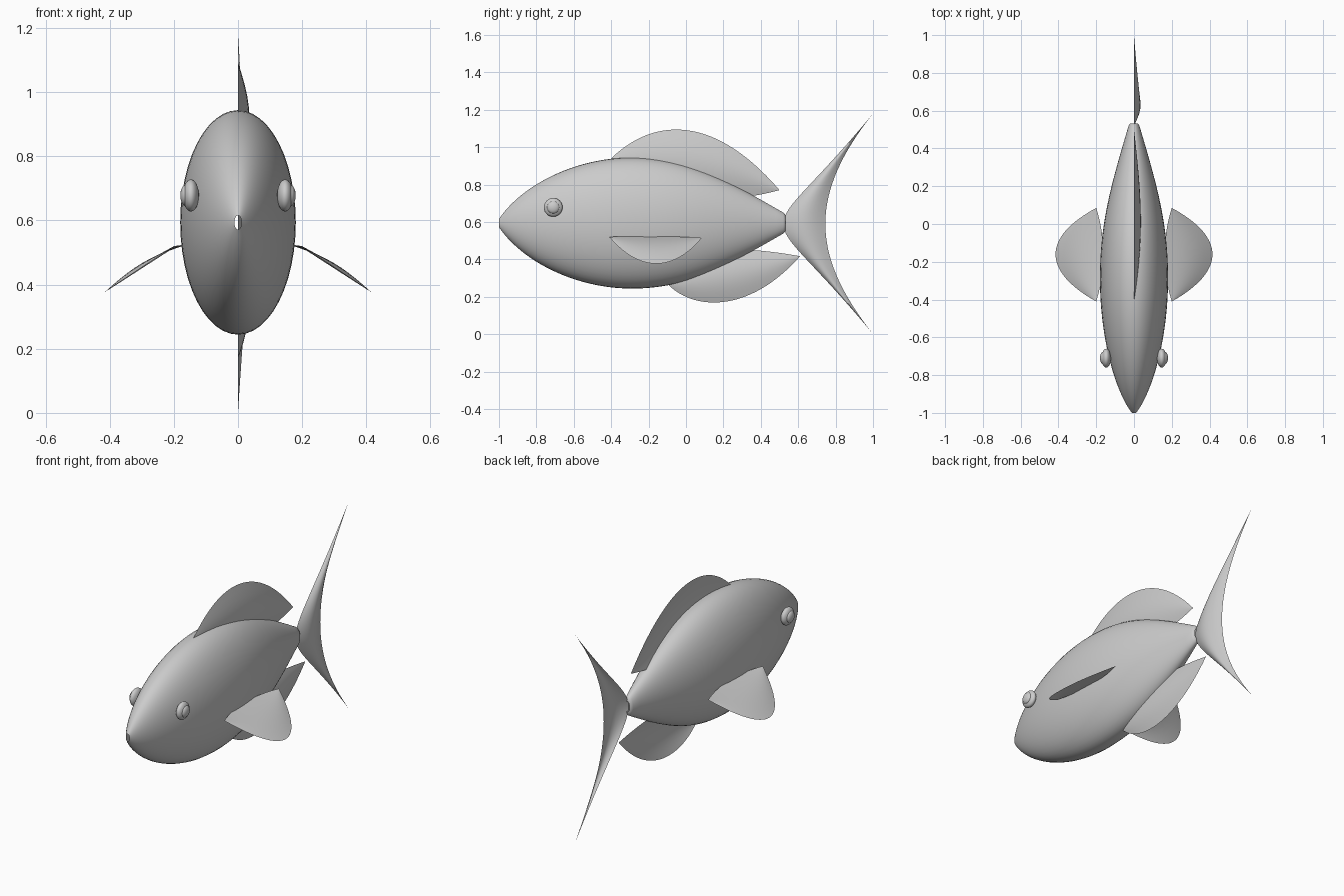
import bpy, bmesh
from math import sin, cos, pi
from mathutils import Vector

if "Cube" in bpy.data.objects:
    bpy.data.objects.remove(bpy.data.objects["Cube"])

CZ = 0.594  # height of the body axis


def bez(p, t):
    a, b, c, d = (Vector(q) for q in p)
    s = 1 - t
    return a * s**3 + b * (3 * s * s * t) + c * (3 * s * t * t) + d * t**3


def grid_object(name, rows, closed=False):
    # skin a list of point rows into a smooth mesh
    bm = bmesh.new()
    vs = [[bm.verts.new(p) for p in row] for row in rows]
    n = len(rows[0])
    for a, b in zip(vs, vs[1:]):
        for j in range(n if closed else n - 1):
            k = (j + 1) % n
            bm.faces.new((a[j], a[k], b[k], b[j]))
    bmesh.ops.remove_doubles(bm, verts=bm.verts, dist=1e-5)
    bmesh.ops.recalc_face_normals(bm, faces=bm.faces)
    for f in bm.faces:
        f.smooth = True
    me = bpy.data.meshes.new(name)
    bm.to_mesh(me)
    bm.free()
    ob = bpy.data.objects.new(name, me)
    bpy.context.collection.objects.link(ob)
    return ob


def fin(name, base, rim, bulge, nu=32, nv=10):
    # bowed surface between two curves
    rows = []
    for j in range(nv + 1):
        v = j / nv
        rows.append([bez(base, i / nu).lerp(bez(rim, i / nu), v)
                     + Vector(bulge) * sin(pi * i / nu) * sin(pi * v)
                     for i in range(nu + 1)])
    return grid_object(name, rows)


def flat(*pts):
    return [(0, y, z) for y, z in pts]


# body: elliptical rings along a profile, open at mouth and tail
nose = [(-1, .022, 0), (-.88, .2, 0), (-.6, .347, 0), (-.3, .35, 0)]
rear = [(-.3, .35, 0), (0, .353, 0), (.2, .24, 0), (.52, .056, 0)]
prof = [bez(nose, i / 24) for i in range(24)] + [bez(rear, i / 24) for i in range(25)]
prof += [Vector((.53, .046, 0)), Vector((.533, .03, 0))]
grid_object("body", [[(.515 * p.y * cos(2 * pi * k / 48), p.x, CZ + p.y * sin(2 * pi * k / 48))
                      for k in range(48)] for p in prof], closed=True)

# back, belly and tail fins
fin("dorsal_fin",
    flat((-.42, .92), (-.1, .7), (.2, .69), (.5, .77)),
    flat((-.42, .92), (-.2, 1.15), (.13, 1.2), (.5, .77)), (.036, 0, 0))
fin("belly_fin",
    flat((-.1, .27), (0, .45), (.2, .49), (.61, .417)),
    flat((-.1, .27), (.03, .13), (.33, .10), (.61, .417)), (.03, 0, 0))
fin("tail_fin",
    flat((1, 1.18), (.36, .4), (.36, .78), (1, 0)),
    flat((1, 1.18), (.66, .75), (.66, .43), (1, 0)), (.035, 0, 0))

# paired side fins and eyes
for side, s in (("right", 1), ("left", -1)):
    fin("side_fin_" + side,
        [(s * .2, -.41, .52), (s * .15, -.25, .527), (s * .15, -.07, .525), (s * .2, .085, .515)],
        [(s * .2, -.41, .52), (s * .487, -.25, .33), (s * .487, -.07, .33), (s * .2, .085, .515)],
        (s * .008, 0, .018))
    for part, x, r, w in (("eye", .147, .05, .025), ("pupil", .163, .033, .017)):
        bpy.ops.mesh.primitive_uv_sphere_add(segments=32, ring_count=16, radius=1,
                                             location=(s * x, -.71, .678), rotation=(0, pi / 2, 0))
        ob = bpy.context.object
        ob.name = part + "_" + side
        ob.scale = (r, r, w)
        bpy.ops.object.shade_smooth()
